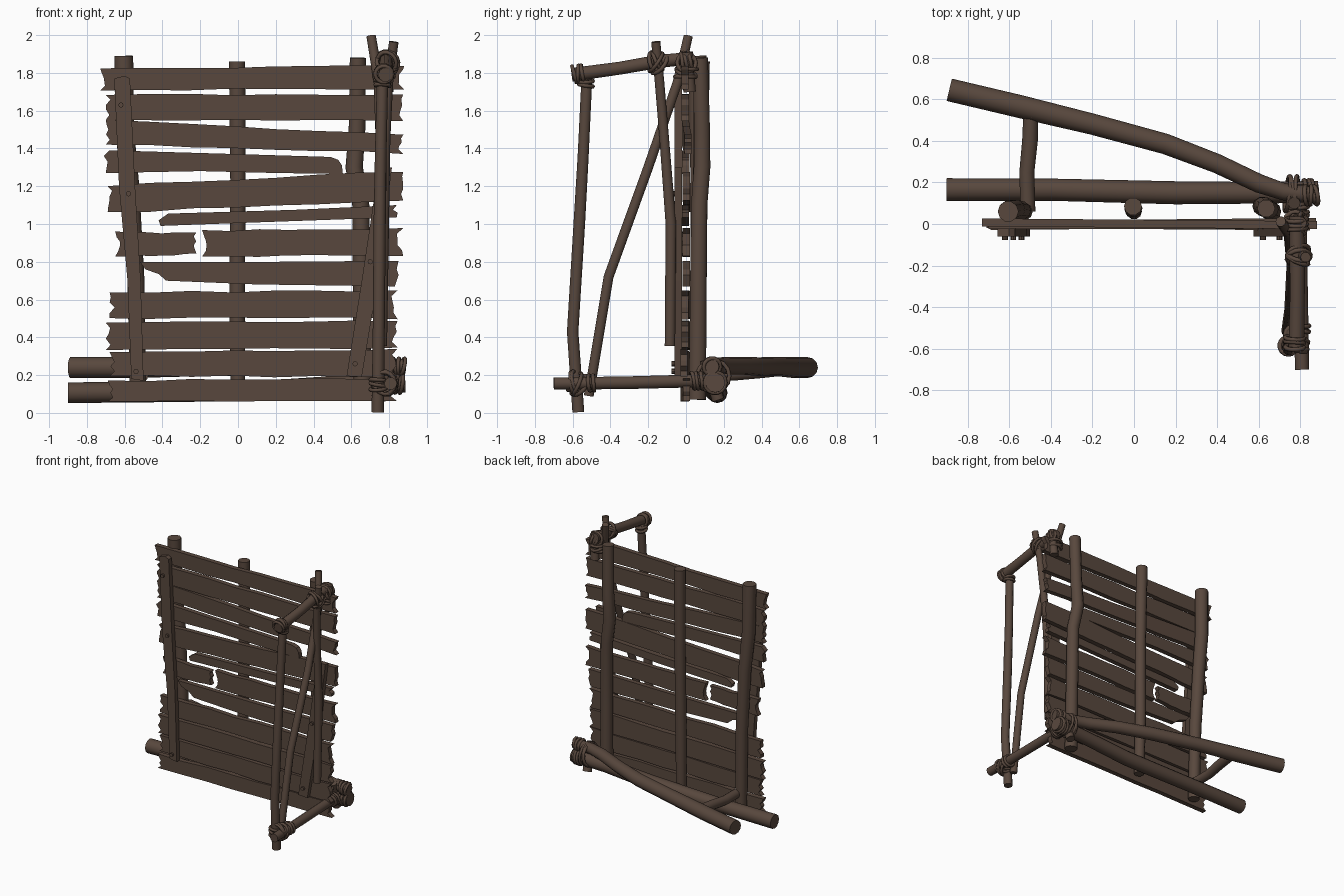
import bpy, bmesh, math, random
from mathutils import Vector

if "Cube" in bpy.data.objects:
    bpy.data.objects.remove(bpy.data.objects["Cube"])
random.seed(4)

wood = bpy.data.materials.new("dark brown wood")
wood.diffuse_color = (0.098, 0.064, 0.047, 1)
wood.use_nodes = True
wood.node_tree.nodes["Principled BSDF"].inputs["Base Color"].default_value = wood.diffuse_color


def finish(bm, name, smooth=None):
    bmesh.ops.recalc_face_normals(bm, faces=bm.faces)
    me = bpy.data.meshes.new(name)
    bm.to_mesh(me)
    bm.free()
    me.materials.append(wood)
    ob = bpy.data.objects.new(name, me)
    bpy.context.collection.objects.link(ob)
    if smooth:
        bpy.ops.object.select_all(action='DESELECT')
        ob.select_set(True)
        bpy.context.view_layer.objects.active = ob
        bpy.ops.object.shade_smooth_by_angle(angle=math.radians(smooth))
    return ob


def pole(name, pts, r0, r1=None, sides=10):
    """Rough round pole swept through the points, tapering r0 to r1."""
    r1 = r1 or r0
    P = [Vector(p) for p in pts]
    bm = bmesh.new()
    rings = []
    for i, p in enumerate(P):
        t = (P[min(i + 1, len(P) - 1)] - P[max(i - 1, 0)]).normalized()
        ref = Vector((0, 1, 0)) if abs(t.y) < 0.7 else Vector((0, 0, 1))
        u = t.cross(ref).normalized()
        v = t.cross(u)
        r = r0 + (r1 - r0) * i / (len(P) - 1)
        if 0 < i < len(P) - 1:
            r *= random.uniform(0.97, 1.05)
        rings.append([bm.verts.new(p + r * (math.cos(a) * u + math.sin(a) * v))
                      for a in [2 * math.pi * k / sides for k in range(sides)]])
    for a, b in zip(rings, rings[1:]):
        for k in range(sides):
            j = (k + 1) % sides
            bm.faces.new((a[k], a[j], b[j], b[k]))
    bm.faces.new(rings[0])
    bm.faces.new(rings[-1])
    return finish(bm, name, 40)


def board(name, outline, y0, y1, tilt=0.0):
    """Extrude an x-z outline between two depths; tilt shears y along x."""
    bm = bmesh.new()
    f = [bm.verts.new((x, y0 + tilt * x, z)) for x, z in outline]
    b = [bm.verts.new((x, y1 + tilt * x, z)) for x, z in outline]
    n = len(f)
    bm.faces.new(f)
    bm.faces.new(b[::-1])
    for i in range(n):
        j = (i + 1) % n
        bm.faces.new((f[i], b[i], b[j], f[j]))
    return finish(bm, name)


def plank(name, xl, xr, zl0, zl1, zr0, zr1):
    """Weathered plank with splintered ends and wavy long edges."""
    bot, top = [], []
    for i in range(8):
        t = i / 7
        x = xl + (xr - xl) * t
        w = random.uniform(-0.005, 0.005)
        bot.append((x, zl0 + (zr0 - zl0) * t + w))
        top.append((x, zl1 + (zr1 - zl1) * t - random.uniform(-0.005, 0.005)))
    right = [(xr - random.uniform(0, 0.035), zr0 + (zr1 - zr0) * f) for f in (.22, .4, .6, .82)]
    left = [(xl + random.uniform(0, 0.03), zl0 + (zl1 - zl0) * f) for f in (.8, .6, .42, .2)]
    y = random.uniform(-0.006, 0.004)
    return board(name, bot + right + top[::-1] + left, -0.02 + y, 0.018 + y,
                 random.uniform(-0.01, 0.01))


def rope(name, loc, axis, r, squash=(1, 1), turns=2, gap=0.022, thick=0.011):
    """A few slightly crooked rope turns around an axis."""
    for k in range(turns):
        d = Vector(axis).normalized()
        c = Vector(loc) + d * gap * (k - (turns - 1) / 2)
        d = d + Vector([random.uniform(-0.2, 0.2) for _ in range(3)])
        bpy.ops.mesh.primitive_torus_add(major_segments=14, minor_segments=6, location=c,
                                         rotation=d.to_track_quat('Z', 'Y').to_euler(),
                                         major_radius=r, minor_radius=thick)
        o = bpy.context.object
        o.scale = (squash[0], squash[1], 1)
        o.name = name
        o.data.materials.append(wood)
        bpy.ops.object.shade_smooth()


# planks: x left, x right, z bottom/top at left, z bottom/top at right
for i, p in enumerate([
        (-.73, .88, 1.71, 1.82, 1.715, 1.84), (-.70, .875, 1.55, 1.685, 1.545, 1.685),
        (-.70, .875, 1.42, 1.55, 1.375, 1.47), (-.69, .875, 1.06, 1.205, 1.125, 1.28),
        (-.65, -.22, .83, .955, .84, .955), (-.19, .875, .83, .965, .83, .975),
        (-.68, .845, .50, .64, .50, .645), (-.70, .845, .33, .48, .345, .485),
        (-.68, .845, .195, .32, .19, .335), (-.69, .84, .06, .17, .065, .185)]):
    plank(f"wall_plank_{i + 1}", *p)
# broken planks with worn, rounded ends
board("broken_plank_upper", [(-.70, 1.27), (-.2, 1.28), (.2, 1.27), (.555, 1.265), (.55, 1.31),
      (.53, 1.34), (.49, 1.355), (0, 1.37), (-.68, 1.39), (-.71, 1.36), (-.69, 1.33)], -.02, .018)
board("broken_plank_thin", [(-.41, .99), (0, 1.005), (.84, 1.035), (.845, 1.06), (.82, 1.075),
      (.84, 1.10), (.3, 1.075), (-.37, 1.055), (-.42, 1.02)], -.022, .016)
board("broken_plank_lower", [(-.38, .70), (.1, .68), (.83, .67), (.85, .73), (.84, .76), (.85, .805),
      (.2, .80), (-.52, .80), (-.49, .76), (-.42, .735)], -.018, .02)

# upright posts behind the planks
pole("back_post_left", [(-.605, .06, 1.89), (-.60, .065, 1.5), (-.57, .07, 1.2), (-.54, .065, .7),
                        (-.53, .06, .08)], .05, .043)
pole("back_post_middle", [(-.005, .085, 1.86), (0, .075, 1.2), (-.005, .07, .6), (0, .06, .1)], .043, .038)
pole("back_post_right", [(.635, .075, 1.88), (.63, .085, 1.5), (.615, .085, 1.3), (.65, .07, 1.1),
                         (.655, .065, .6), (.66, .06, .07)], .043, .048)

# front battens with nails
board("front_batten_left", [(-.565, .18), (-.50, .17), (-.515, .7), (-.545, 1.2), (-.572, 1.77),
      (-.60, 1.785), (-.655, 1.77), (-.63, 1.2), (-.585, .7)], -.06, -.022)
board("front_batten_right", [(.575, .195), (.655, .19), (.74, .7), (.815, 1.3), (.745, 1.3),
      (.655, .7)], -.06, -.022)
for x, z in [(-.62, 1.63), (-.58, 1.16), (-.54, .22), (.62, .26), (.70, .8)]:
    bpy.ops.mesh.primitive_cylinder_add(vertices=8, radius=.014, depth=.02, location=(x, -.066, z),
                                        rotation=(math.pi / 2, 0, 0))
    bpy.context.object.name = "batten_nail"
    bpy.context.object.data.materials.append(wood)

# ground beams running to the left, and the spacer between them
pole("ground_beam_straight", [(-.9, .165, .107), (-.4, .165, .11), (.2, .15, .12), (.6, .15, .15),
                              (.885, .155, .16)], .055, .052, 12)
pole("ground_beam_slanted", [(-.888, .645, .24), (-.55, .565, .24), (-.2, .48, .245), (.15, .385, .245),
                             (.4, .29, .25), (.6, .195, .25), (.72, .155, .25), (.885, .135, .245)],
     .055, .04, 12)
pole("beam_spacer", [(-.51, .06, .2), (-.515, .25, .205), (-.50, .40, .22), (-.495, .55, .235)], .036, .036)
pole("spacer_splinter", [(-.485, .52, .27), (-.53, .585, .285)], .014, .003, 5)

# side frame: leg, rails, brace and leaning pole
pole("front_leg", [(.74, -.57, 0.004), (.745, -.60, .43), (.75, -.565, 1.0), (.755, -.545, 1.35),
                   (.765, -.525, 1.77)], .033, .03)
pole("side_rail_bottom", [(.808, -.70, .155), (.80, -.3, .16), (.795, 0, .168), (.79, .19, .172)], .034, .038)
pole("side_rail_top", [(.78, -.605, 1.79), (.785, -.35, 1.825), (.785, -.15, 1.86), (.78, .04, 1.88)], .038, .034)
pole("diagonal_brace", [(.735, -.515, .09), (.75, -.41, .72), (.76, -.2, 1.3), (.745, -.045, 1.75),
                        (.705, .012, 1.995)], .027, .025)
pole("leaning_pole", [(.76, -.085, .355), (.77, -.08, 1.0), (.78, -.115, 1.45), (.795, -.14, 1.75),
                      (.825, -.16, 1.965)], .029, .025)
pole("corner_stub_top", [(.79, .02, 1.70), (.80, .005, 1.91)], .034, .03)
pole("corner_stub_bottom", [(.755, .17, .07), (.77, .10, .28)], .034, .03)

# rope lashings at the joints
rope("lashing_top_front", (.772, -.57, 1.795), (0, 1, .1), .045, turns=3)
rope("lashing_leg_top", (.765, -.53, 1.745), (0, 0, 1), .038)
rope("lashing_top_middle", (.79, -.16, 1.86), (.3, 1, .4), .055, turns=2)
rope("lashing_top_middle", (.79, -.15, 1.85), (.2, -1, .7), .058, turns=2)
rope("lashing_top_corner", (.78, 0, 1.86), (0, 1, .2), .05, turns=3)
rope("lashing_top_corner", (.775, .0, 1.80), (.1, .2, 1), .055, turns=3)
rope("lashing_top_corner", (.80, 0, 1.85), (1, .3, .4), .05, turns=2)
rope("lashing_leg_bottom", (.775, -.59, .16), (.3, 1, .3), .06, turns=2)
rope("lashing_leg_bottom", (.775, -.57, .15), (-.4, 1, -.4), .06, turns=2)
rope("lashing_leg_bottom", (.742, -.585, .15), (0, 0, 1), .042, turns=3)
rope("lashing_rail_bottom", (.80, -.50, .158), (0, 1, 0), .042)
rope("lashing_beam_straight", (.84, .155, .16), (1, 0, 0), .056, turns=3)
rope("lashing_beam_slanted", (.85, .138, .245), (1, 0, 0), .045, turns=3)
rope("lashing_beams_together", (.76, .145, .195), (1, 0, 0), .085, turns=3)
rope("lashing_corner_rail", (.792, .06, .17), (0, 1, 0), .044, turns=3)
